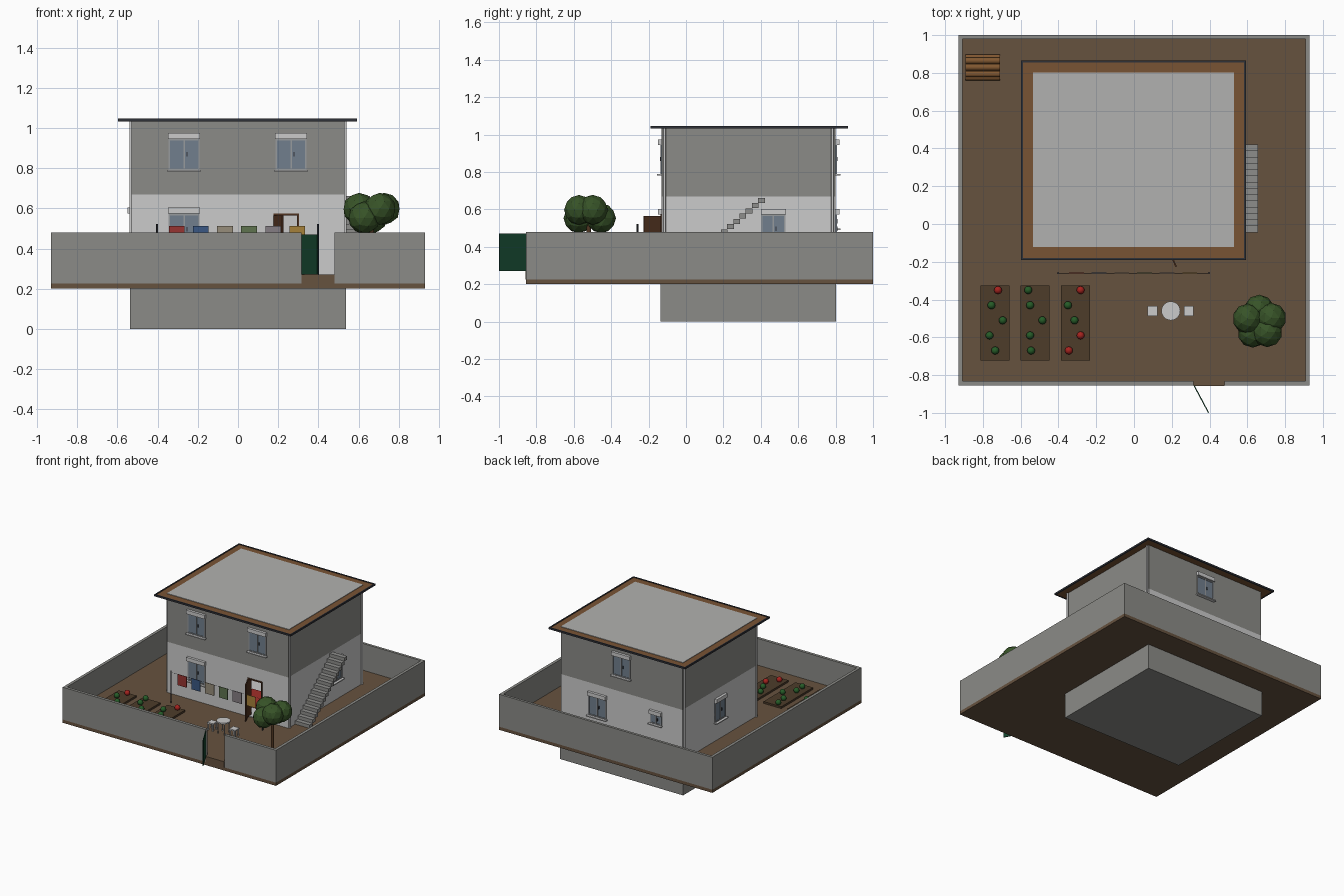
import bpy, bmesh, math
from mathutils import Matrix, Vector

if "Cube" in bpy.data.objects:
    bpy.data.objects.remove(bpy.data.objects["Cube"])

mats = {}
def mat(rgb):
    if rgb not in mats:
        m = bpy.data.materials.new("paint_%02x%02x%02x" % rgb)
        m.diffuse_color = [(c / 255) ** 2.2 for c in rgb] + [1]
        m.use_nodes = True
        m.node_tree.nodes["Principled BSDF"].inputs["Base Color"].default_value = m.diffuse_color
        mats[rgb] = m
    return mats[rgb]

def finish(name, bm, rgb, matrix=None):
    me = bpy.data.meshes.new(name)
    bm.to_mesh(me)
    bm.free()
    ob = bpy.data.objects.new(name, me)
    bpy.context.collection.objects.link(ob)
    me.materials.append(mat(rgb))
    if matrix:
        ob.matrix_world = matrix
    return ob

def boxes(name, rgb, items, matrix=None):
    """One mesh from boxes given as x0,x1,y0,y1,z0,z1."""
    bm = bmesh.new()
    for x0, x1, y0, y1, z0, z1 in items:
        M = Matrix.Translation(((x0+x1)/2, (y0+y1)/2, (z0+z1)/2)) @ Matrix.Diagonal((x1-x0, y1-y0, z1-z0, 1))
        bmesh.ops.create_cube(bm, size=1, matrix=M)
    return finish(name, bm, rgb, matrix)

def rods(name, rgb, items, r, n=12, smooth=True):
    """One mesh from cylinders given by end points."""
    bm = bmesh.new()
    for a, b in items:
        a, b = Vector(a), Vector(b)
        M = Matrix.Translation((a+b)/2) @ (b-a).to_track_quat('Z', 'Y').to_matrix().to_4x4()
        bmesh.ops.create_cone(bm, cap_ends=True, segments=n, radius1=r, radius2=r, depth=(b-a).length, matrix=M)
    if smooth:
        for f in bm.faces:
            f.smooth = len(f.verts) == 4
    return finish(name, bm, rgb)

def frame(x0, x1, y0, y1, t, z0, z1):
    """Four boxes forming a rectangular ring of thickness t."""
    return [(x0, x1, y0, y0+t, z0, z1), (x0, x1, y1-t, y1, z0, z1),
            (x0, x0+t, y0+t, y1-t, z0, z1), (x1-t, x1, y0+t, y1-t, z0, z1)]

CONC, LIGHT, WHITE = (138, 138, 134), (198, 198, 200), (190, 190, 188)
DIRT, WOOD, DARK = (102, 83, 65), (120, 84, 55), (50, 52, 58)
G = 0.27                                     # yard level
HX, Y0, Y1 = 0.53, -0.13, 0.80               # house footprint

# ground, basement and yard wall with gate gap
boxes("ground", DIRT, [(-.93, .93, -.855, 1, .20, .225), (-.907, .907, -.832, .98, .225, G),
                       (.315, .48, -.857, -.832, .225, G)])
boxes("basement", CONC, [(-.537, .537, -.137, .803, 0, .2)])
boxes("yard_wall", CONC, [(-.93, .315, -.855, -.832, .225, .48), (.48, .93, -.855, -.832, .225, .48),
                          (-.93, .93, .98, 1, .225, .48), (-.93, -.907, -.832, .98, .225, .48),
                          (.907, .93, -.832, .98, .225, .48)])

def hinge(x, y, deg):
    return Matrix.Translation((x, y, 0)) @ Matrix.Rotation(math.radians(deg), 4, 'Z')
boxes("gate", (28, 70, 50), [(0, .163, -.003, .003, G, .47)], hinge(.318, -.855, -62))

# house: hollow ground floor with doorway, upper floor
t = .03
boxes("ground_floor_walls", LIGHT, [
    (-HX, .18, Y0, Y0+t, G, .67), (.30, HX, Y0, Y0+t, G, .67), (.18, .30, Y0, Y0+t, .57, .67),
    (-HX, HX, Y1-t, Y1, G, .67), (-HX, -HX+t, Y0+t, Y1-t, G, .67), (HX-t, HX, Y0+t, Y1-t, G, .67)])
boxes("floor", WHITE, [(-.5, .5, Y0, Y1-t, G, G+.006)])
boxes("rug", (160, 50, 45), [(-.05, .2, 0, .25, G+.006, G+.012)])
boxes("upper_floor_walls", CONC, [(-HX, HX, Y0, Y1, .67, 1.035)])
boxes("door_frame", (80, 52, 36), [(.177, .187, Y0-.005, Y0+t, G, .575), (.293, .303, Y0-.005, Y0+t, G, .575),
                                   (.187, .293, Y0-.005, Y0+t, .565, .575)])
boxes("door", (80, 52, 36), [(0, .102, -.004, .004, G+.008, .565)], hinge(.18, -.133, -65))

# roof: wooden eaves, edge gutter, flat deck, corner downpipes
boxes("eaves", WOOD, [(-.59, .585, -.183, .858, 1.034, 1.042)])
boxes("gutter", DARK, frame(-.598, .592, -.19, .865, .01, 1.032, 1.046))
boxes("roof_deck", (176, 176, 174), [(-.535, .53, -.122, .802, 1.042, 1.046)])
rods("downpipes", LIGHT, [((x, y, G), (x, y, 1.034)) for x in (-.534, .534) for y in (-.115, .783)], .007)

# windows: built facing -y, then turned to their wall
def window(name, x, y, deg, top, w=.155, h=.155):
    M = hinge(x, y, deg)
    a, g1, g0 = w/2, top-.03, top-.03-h
    f = .008
    boxes(name+"_glass", (112, 126, 140), [(-a, a, -.003, .002, g0, g1)], M)
    boxes(name+"_frame", (150, 153, 156), [
        (-a, -a+f, -.007, 0, g0, g1), (a-f, a, -.007, 0, g0, g1), (-f/2, f/2, -.007, 0, g0, g1),
        (-a, a, -.007, 0, g0, g0+f), (-a, a, -.007, 0, g1-f, g1)], M)
    boxes(name+"_shutter_box", WHITE, [(-a-.002, a+.002, -.02, 0, g1, top)], M)
    boxes(name+"_sill", WHITE, [(-a-.007, a+.007, -.026, 0, g0-.008, g0)], M)
    boxes(name+"_handle", DARK, [(.012, .016, -.01, -.003, (g0+g1)/2-.01, (g0+g1)/2+.012)], M)

UP, LOW = .975, .603
window("front_upper_left_window", -.268, Y0, 0, UP)
window("front_upper_right_window", .264, Y0, 0, UP)
window("front_lower_window", -.268, Y0, 0, LOW)
window("back_upper_window", 0, Y1, 180, UP)
window("back_lower_window", .21, Y1, 180, LOW)
window("back_small_window", -.3, Y1, 180, LOW, .1, .075)
window("right_window", HX, .467, 90, LOW, .13)
window("left_window", -HX, .335, -90, LOW, .13)

# outside stair of separate block treads
boxes("stairs", (140, 140, 138), [(HX, .657, -.045 + i*.0331, -.009 + i*.0331, G + i*.0281, G+.027 + i*.0281)
                                  for i in range(14)])

# washing line
rods("line_posts", DARK, [((x, -.26, G), (x, -.26, .523)) for x in (-.402, .397)], .005)
rods("line", DARK, [((-.402, -.26, .512), (.397, -.26, .512))], .001, 6)
cloth = [(150, 55, 52), (60, 88, 130), (150, 140, 122), (95, 115, 80), (132, 125, 130), (165, 128, 60)]
for i, c in enumerate(cloth):
    x = -.305 + i*.12
    boxes("hanging_cloth_%d" % (i+1), c, [(x-.039, x+.039, -.262, -.258, .427, .513)])

# round table and two stools
rods("table_top", WHITE, [((.195, -.46, .36), (.195, -.46, .37))], .05, 24)
rods("table_legs", WHITE, [((.195+dx, -.46+dy, G), (.195+dx, -.46+dy, .362))
                           for dx in (-.028, .028) for dy in (-.028, .028)], .004, 8)
for name, x in (("left_stool", .098), ("right_stool", .29)):
    legs = [(x+dx-.004, x+dx+.004, -.46+dy-.004, -.46+dy+.004, G, .322) for dx in (-.02, .02) for dy in (-.02, .02)]
    boxes(name, WHITE, legs + [(x-.026, x+.026, -.486, -.434, .322, .332)])

# vegetable beds with plants; R marks red fruit
def balls(name, rgb, items, r, squash=1):
    bm = bmesh.new()
    for p in items:
        bmesh.ops.create_uvsphere(bm, u_segments=12, v_segments=8, radius=r, matrix=Matrix.Translation(p))
    for f in bm.faces:
        f.smooth = True
    return finish(name, bm, rgb)

beds = [(-.735, (.015, -.02, .04, -.03, 0), "RGGGG"),
        (-.525, (-.035, -.025, .04, -.025, -.02), "GGGGG"),
        (-.31, (.027, -.04, -.005, .027, -.035), "RGGRR")]
boxes("beds", (78, 62, 46), [(x-.077, x+.077, -.722, -.326, G, G+.015) for x, _, _ in beds])
for kind, rgb in (("R", (165, 40, 36)), ("G", (42, 92, 44))):
    balls("red_plants" if kind == "R" else "green_plants", rgb,
          [(x+d, -.35-.08*i, G+.03) for x, ds, ks in beds
           for i, (d, k) in enumerate(zip(ds, ks)) if k == kind], .021)

# tree: trunk and clustered low-poly crown
rods("tree_trunk", (80, 56, 38), [((.665, -.52, G), (.665, -.52, .56))], .012, 8)
bm = bmesh.new()
for i in range(5):
    a = math.radians(20 + 72*i)
    p = (.665 + .066*math.cos(a), -.52 + .066*math.sin(a), .575 + .022*(-1)**i)
    bmesh.ops.create_icosphere(bm, subdivisions=2, radius=.08, matrix=Matrix.Translation(p))
finish("tree_crown", bm, (58, 84, 44))

# firewood stack
rods("firewood", (128, 88, 52), [((-.893, .777 + .035*i + .0175*r, G+.018 + .03*r), (-.71, .777 + .035*i + .0175*r, G+.018 + .03*r))
                                 for r in range(2) for i in range(4-r)], .0175, 10)
